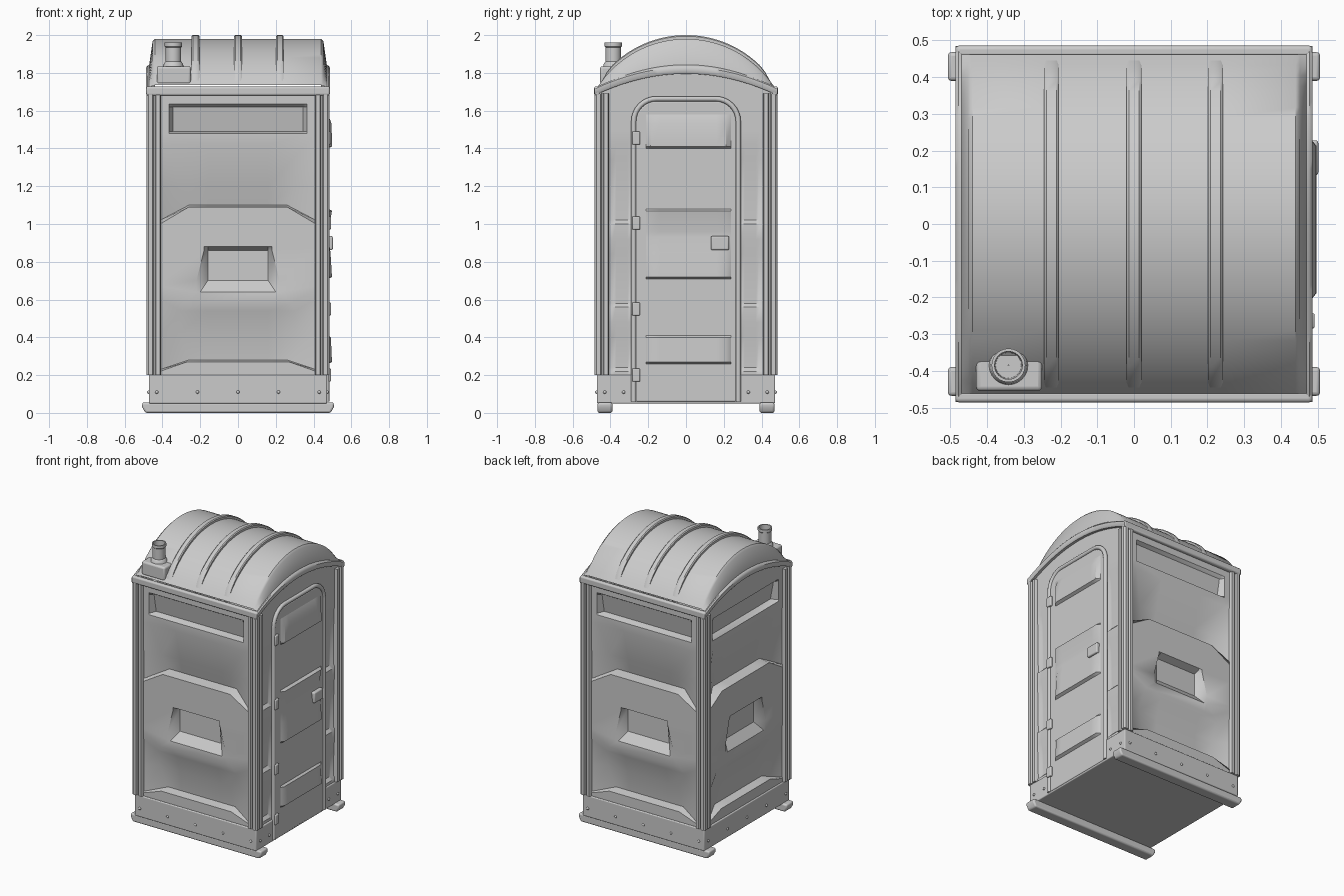
import bpy, bmesh, math
from mathutils import Matrix, Vector

if "Cube" in bpy.data.objects:
    bpy.data.objects.remove(bpy.data.objects["Cube"])

def make(name, verts, faces, angle=35, turn=0, bevel=0):
    me = bpy.data.meshes.new(name)
    me.from_pydata([tuple(v) for v in verts], [], faces)
    me.transform(Matrix.Rotation(math.radians(turn), 4, 'Z'))
    ob = bpy.data.objects.new(name, me)
    bpy.context.collection.objects.link(ob)
    if bevel:
        m = ob.modifiers.new("bevel", 'BEVEL')
        m.width, m.segments, m.limit_method = bevel, 3, 'ANGLE'
    bpy.ops.object.select_all(action='DESELECT')
    ob.select_set(True)
    bpy.context.view_layer.objects.active = ob
    bpy.ops.object.shade_smooth_by_angle(angle=math.radians(angle))
    return ob

def prism(name, pts, vec, **kw):
    """Extrude a closed 3D polygon along vec."""
    bm = bmesh.new()
    f = bm.faces.new([bm.verts.new(p) for p in pts])
    ext = bmesh.ops.extrude_face_region(bm, geom=[f], use_keep_orig=True)
    bmesh.ops.translate(bm, vec=vec, verts=[g for g in ext['geom'] if isinstance(g, bmesh.types.BMVert)])
    bmesh.ops.recalc_face_normals(bm, faces=bm.faces)
    bm.verts.index_update()
    v = [x.co.copy() for x in bm.verts]
    fs = [[x.index for x in f.verts] for f in bm.faces]
    bm.free()
    return make(name, v, fs, **kw)

def box(name, x0, x1, y0, y1, z0, z1, **kw):
    return prism(name, [(x0, y0, z0), (x1, y0, z0), (x1, y1, z0), (x0, y1, z0)], (0, 0, z1 - z0), **kw)

def grid(name, rows, **kw):
    n = len(rows[0])
    faces = [(j*n+i, j*n+i+1, (j+1)*n+i+1, (j+1)*n+i) for j in range(len(rows)-1) for i in range(n-1)]
    return make(name, [p for r in rows for p in r], faces, **kw)

def relief(name, rows, half, face, centre=0, turn=0):
    """Moulded panel; each row: edge z, inner z, x1, depth1, x2, depth2 (mirrored)."""
    out = []
    for ze, zi, x1, d1, x2, d2 in rows:
        right = [(x2, d2, zi), (x1, d1, zi), (half, 0, ze)]
        row = [(-x, d, z) for x, d, z in reversed(right)] + right
        out.append([(centre + x, d - face, z) for x, d, z in row])
    return grid(name, out, turn=turn)

def lathe(name, prof, loc, n=24):
    v = [(loc[0]+r*math.cos(2*math.pi*i/n), loc[1]+r*math.sin(2*math.pi*i/n), z) for r, z in prof for i in range(n)]
    f = [(j*n+i, j*n+(i+1) % n, (j+1)*n+(i+1) % n, (j+1)*n+i) for j in range(len(prof)-1) for i in range(n)]
    return make(name, v, f)

# Skids and base
for s, nm in ((-1, "front"), (1, "back")):
    a, b = sorted((s*0.39, s*0.468))
    prism(nm + "_skid", [(-0.49, a, 0), (0.49, a, 0), (0.507, a, 0.03), (0.507, a, 0.055),
                         (-0.507, a, 0.055), (-0.507, a, 0.03)], (0, b - a, 0), bevel=0.01)
box("base", -0.472, 0.472, -0.472, 0.472, 0.05, 0.2, bevel=0.006)

# Moulded walls on front, back and left
WALL = [(.20, .20, .30, 0, .16, 0), (.22, .27, .27, 0, .16, 0), (.23, .28, .26, .06, .16, .06),
        (.42, .42, .31, .045, .16, .045), (.60, .54, .30, .012, .16, .012), (.65, .58, .28, 0, .20, 0),
        (.67, .64, .22, 0, .20, 0), (.70, .70, .22, 0, .16, .05), (.87, .86, .18, 0, .16, .05),
        (.88, .88, .18, 0, .16, 0), (1.0, 1.09, .26, 0, .16, 0), (1.02, 1.10, .26, .075, .16, .075),
        (1.2, 1.2, .30, .05, .16, .05), (1.42, 1.42, .36, 0, .16, 0), (1.48, 1.48, .365, 0, .345, 0),
        (1.49, 1.49, .365, 0, .345, .05), (1.62, 1.62, .365, 0, .345, .025),
        (1.635, 1.635, .365, 0, .345, 0), (1.70, 1.70, .365, 0, .345, 0)]
for nm, t in (("front", 0), ("back", 180), ("left", -90)):
    relief(nm + "_wall", WALL, 0.412, 0.462, turn=t)

# Door side strips with shallow recesses
STRIP = [(.2, .2, .045, 0, .03, 0)]
for z0, z1 in ((.22, .48), (.56, .92), (1.0, 1.42)):
    STRIP += [(z0, z0, .05, 0, .03, 0), (z0+.02, z0+.02, .045, .02, .03, .02),
              (z1-.08, z1-.08, .045, .015, .03, .015), (z1, z1, .05, 0, .03, 0)]
STRIP += [(1.5, 1.5, .05, 0, .03, 0)]
for s, nm in ((-1, "hinge"), (1, "latch")):
    relief(nm + "_side_strip", STRIP, 0.075, 0.462, centre=s*0.34, turn=90)

# Corner posts with ribs
half = [(.405, .44), (.408, .474), (.414, .482), (.434, .482), (.44, .470), (.447, .470), (.453, .484), (.474, .484)]
outline = half + [(y, x) for x, y in reversed(half)] + [(.44, .44)]
for k in range(4):
    prism("corner_post_%d" % (k+1), [(x, y, 0.2) for x, y in outline], (0, 0, 1.49), turn=90*k)

# Roof curves
def rim(y): return 1.70 + 0.115*(1 - (y/0.485)**2)
def arch(y, top=1.98, r=0.558): return top - r + math.sqrt(r*r - y*y)
N = 32
T = [-1 + 2*i/N for i in range(N+1)]

# Gable walls above the side panels
for s, nm in ((-1, "left"), (1, "right")):
    low = 1.69 if s < 0 else 1.5
    pts = [(s*0.44, -0.45, low), (s*0.44, 0.45, low)] + [(s*0.44, -0.45*t, rim(0.45*t)) for t in T]
    prism(nm + "_gable", pts, (s*0.022, 0, 0))

# Domed roof shell, rim included
rows = []
for t in T:
    a, b = 0.485*t, 0.462*t
    side = [(.462, a, rim(a)-.02), (.48, a, rim(a)-.02), (.486, a, rim(a)-.012), (.486, a, rim(a)+.014),
            (.478, a*.985, rim(a)+.024), (.47, b, rim(a)+.028), (.452, b, max(arch(b)-.012, rim(a)+.03)),
            (.44, b, max(arch(b), rim(a)+.032))]
    inner = [(x, b, max(arch(b), rim(a)+.032)) for x in (-.25, 0, .25)]
    rows.append([(-x, y, z) for x, y, z in side] + inner + [p for p in reversed(side)])
grid("roof", rows, angle=40)
for s, nm in ((-1, "front"), (1, "back")):
    a, b = sorted((s*0.455, s*0.486))
    box(nm + "_roof_rim", -0.486, 0.486, a, b, 1.68, 1.728, bevel=0.01)

# Roof ribs
for k, x in enumerate((-.225, 0, .222)):
    rr = []
    for t in T:
        y = 0.445*t
        z = arch(y) + 0.02*min(1, (1-abs(t))*12)
        rr.append([(x-.02, y, z-.05), (x-.02, y, z-.006), (x-.014, y, z), (x+.014, y, z),
                   (x+.02, y, z-.006), (x+.02, y, z-.05)])
    grid("roof_rib_%d" % (k+1), rr)

# Vent pipe on its boss
box("pipe_boss", -0.43, -0.25, -0.455, -0.33, 1.74, 1.835, bevel=0.012)
lathe("vent_pipe", [(.056, 1.82), (.05, 1.85), (.041, 1.86), (.041, 1.935), (.046, 1.94), (.046, 1.96),
                    (.038, 1.96), (.035, 1.85), (.001, 1.85)], (-0.342, -0.385))

# Door with rounded top
def door_outline(y0, y1, z0, z1, r, n=8):
    pts = [(y0, z0)]
    for cy, a0 in ((y0+r, 180), (y1-r, 90)):
        for i in range(n+1):
            a = math.radians(a0 - 90*i/n)
            pts.append((cy + r*math.cos(a), z1 - r + r*math.sin(a)))
    return pts + [(y1, z0)]
prism("door", [(0.43, y, z) for y, z in door_outline(-.265, .265, .06, 1.65, .11)], (0.046, 0, 0), bevel=0.006)
DOOR = [(.10, .10, .2, 0, .15, 0)]
for z, d in ((.26, 0), (.27, -.02), (.40, -.014), (.41, 0), (.71, 0), (.72, -.02), (.85, -.012), (.93, 0),
             (.96, 0), (1.07, -.02), (1.08, 0), (1.40, 0), (1.41, -.02), (1.53, -.018)):
    DOOR.append((z, z, .20, d, .15, d))
DOOR.append((1.58, 1.58, .2, 0, .15, 0))
relief("door_panel", DOOR, 0.225, 0.4775, centre=0.012, turn=90)

# Door frame tube
cu = bpy.data.curves.new("door_frame", 'CURVE')
cu.dimensions, cu.bevel_depth, cu.bevel_resolution, cu.use_fill_caps = '3D', 0.014, 3, True
sp = cu.splines.new('POLY')
path = door_outline(-.277, .277, .06, 1.663, .12)
sp.points.add(len(path) - 1)
for p, (y, z) in zip(sp.points, path):
    p.co = (0.47, y, z, 1)
bpy.context.collection.objects.link(bpy.data.objects.new("door_frame", cu))

# Hinges and latch
for k, z in enumerate((.2, .55, 1.005, 1.455)):
    box("hinge_%d" % (k+1), 0.46, 0.492, -.285, -.243, z-.035, z+.035, bevel=0.006)
box("latch", 0.46, 0.502, 0.132, 0.228, 0.862, 0.936, bevel=0.008)

# Rivets around the base
bm = bmesh.new()
for turn in range(4):
    for u in ((-.43, -.33, .33, .43) if turn == 1 else (-.43, -.215, 0, .215, .43)):
        m = Matrix.Rotation(turn*math.pi/2, 4, 'Z') @ Matrix.Translation((u, -0.472, 0.11))
        bmesh.ops.create_uvsphere(bm, u_segments=10, v_segments=6, radius=0.009, matrix=m)
bm.verts.index_update()
make("rivets", [v.co.copy() for v in bm.verts], [[v.index for v in f.verts] for f in bm.faces])
bm.free()
